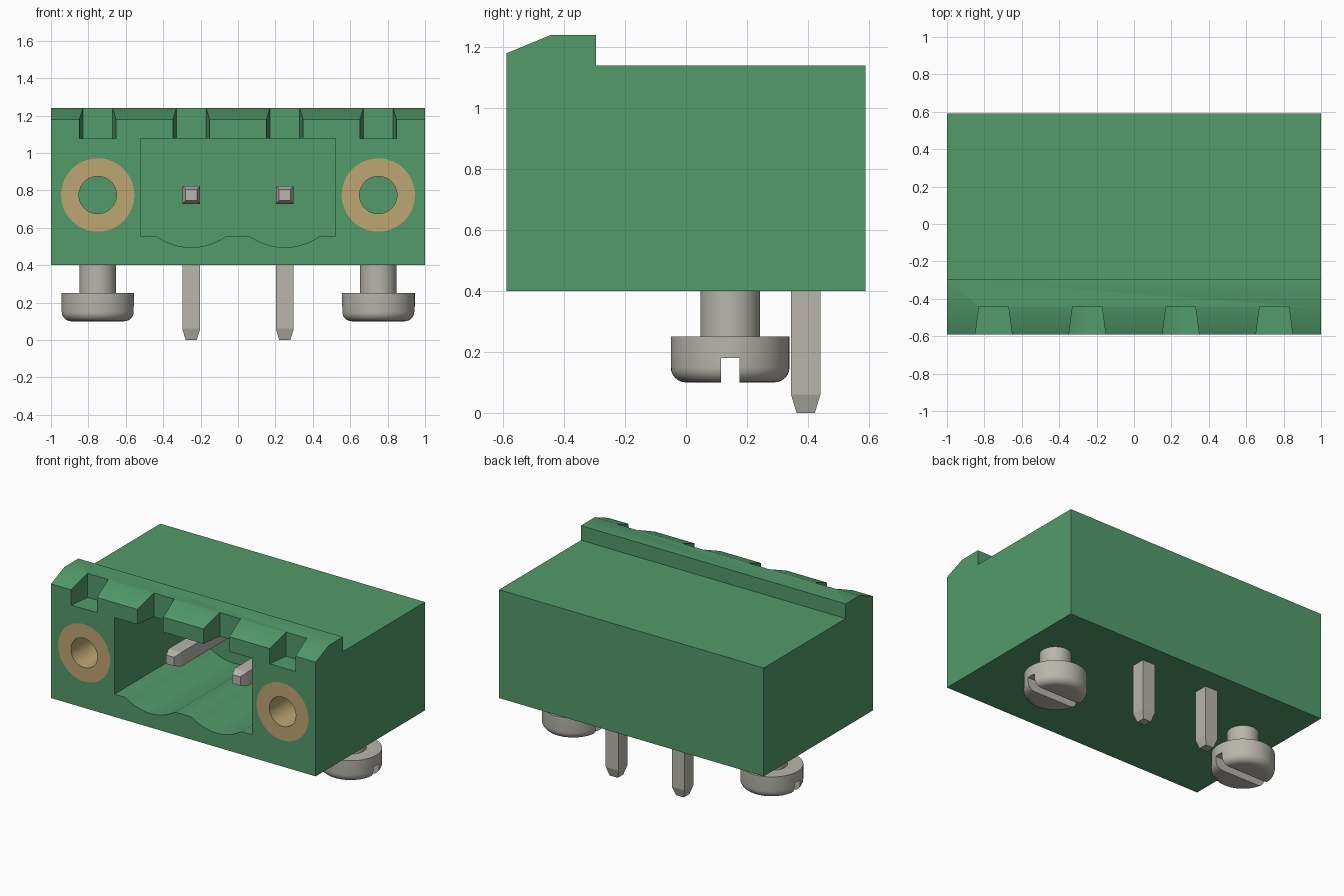
import bpy, bmesh, math
from mathutils import Vector

if "Cube" in bpy.data.objects:
    bpy.data.objects.remove(bpy.data.objects["Cube"], do_unlink=True)


def material(name, rgb):
    m = bpy.data.materials.new(name)
    m.use_nodes = True
    m.diffuse_color = (*rgb, 1)
    bsdf = m.node_tree.nodes["Principled BSDF"]
    bsdf.inputs["Base Color"].default_value = (*rgb, 1)
    bsdf.inputs["Roughness"].default_value = 0.6
    return m


GREEN = material("green plastic", (0.084, 0.328, 0.144))
STEEL = material("warm grey metal", (0.48, 0.465, 0.415))
BRASS = material("tan brass", (0.515, 0.381, 0.174))


def loft(name, rings, mat, cyclic=False):
    """Skin a list of equal-sized point rings; cap the ends unless cyclic."""
    bm = bmesh.new()
    loops = [[bm.verts.new(p) for p in ring] for ring in rings]
    n = len(loops[0])
    pairs = list(zip(loops, loops[1:]))
    if cyclic:
        pairs.append((loops[-1], loops[0]))
    else:
        bm.faces.new(loops[0])
        bm.faces.new(loops[-1])
    for a, b in pairs:
        for i in range(n):
            j = (i + 1) % n
            bm.faces.new((a[i], a[j], b[j], b[i]))
    bmesh.ops.recalc_face_normals(bm, faces=bm.faces)
    mesh = bpy.data.meshes.new(name)
    bm.to_mesh(mesh)
    bm.free()
    mesh.materials.append(mat)
    ob = bpy.data.objects.new(name, mesh)
    bpy.context.collection.objects.link(ob)
    return ob


def activate(ob):
    bpy.ops.object.select_all(action='DESELECT')
    ob.select_set(True)
    bpy.context.view_layer.objects.active = ob


def smooth(ob):
    activate(ob)
    bpy.ops.object.shade_smooth_by_angle(angle=math.radians(30))


def cut(ob, cutter):
    mod = ob.modifiers.new("cut", 'BOOLEAN')
    mod.operation = 'DIFFERENCE'
    mod.solver = 'EXACT'
    mod.object = cutter
    activate(ob)
    bpy.ops.object.modifier_apply(modifier=mod.name)
    bpy.data.objects.remove(cutter, do_unlink=True)


def circle_y(x, y, z, r, n=48):
    return [(x + r * math.cos(2 * math.pi * i / n), y,
             z + r * math.sin(2 * math.pi * i / n)) for i in range(n)]


def circle_z(x, y, z, r, n=48):
    return [(x + r * math.cos(2 * math.pi * i / n),
             y + r * math.sin(2 * math.pi * i / n), z) for i in range(n)]


def rect_y(x, y, z, hx, hz):
    return [(x - hx, y, z - hz), (x + hx, y, z - hz),
            (x + hx, y, z + hz), (x - hx, y, z + hz)]


def rect_z(x, y, z, hx, hy):
    return [(x - hx, y - hy, z), (x + hx, y - hy, z),
            (x + hx, y + hy, z), (x - hx, y + hy, z)]


FRONT, BACK = -0.59, 0.59
SIDES = ((-1, "right"), (1, "left"))
PIN_Z, FLANGE_X, PIN_X = 0.775, 0.75, 0.25
PIN_Y = 0.393
INSERT_BACK = 0.0

# Housing: side profile with the raised, sloped front lip
side = [(FRONT, 0.4), (BACK, 0.4), (BACK, 1.14), (-0.295, 1.14),
        (-0.295, 1.24), (-0.445, 1.24), (FRONT, 1.18)]
housing = loft("housing", [[(x, y, z) for y, z in side] for x in (-1, 1)], GREEN)

# Socket cavity with two shallow troughs in its floor
floor = [(-0.52, 0.555)]
for cx in (-PIN_X, PIN_X):
    floor.append((cx - 0.19, 0.555))
    floor.append((cx - 0.175, 0.547))
    for i in range(13):
        t = -1 + i / 6
        floor.append((cx + 0.15 * t, 0.495 + 0.037 * t * t))
    floor.append((cx + 0.175, 0.547))
    floor.append((cx + 0.19, 0.555))
floor.append((0.52, 0.555))
opening = floor + [(0.52, 1.078), (-0.52, 1.078)]
cut(housing, loft("cavity_cutter",
                  [[(x, y, z) for x, z in opening] for y in (FRONT - 0.1, 0.31)], GREEN))

# Four tapered notches through the lip
for cx in (-FLANGE_X, -PIN_X, PIN_X, FLANGE_X):
    cut(housing, loft("notch_cutter",
                      [rect_y(cx, FRONT - 0.15, 1.226, 0.118, 0.15),
                       rect_y(cx, -0.44, 1.226, 0.078, 0.15)], GREEN))

# Round pockets for the threaded inserts
for s, _ in SIDES:
    cut(housing, loft("pocket_cutter",
                      [circle_y(s * FLANGE_X, y, PIN_Z, 0.196)
                       for y in (FRONT - 0.1, INSERT_BACK)], GREEN))
smooth(housing)

for s, label in SIDES:
    fx, px = s * FLANGE_X, s * PIN_X

    # Threaded insert: a tube flush with the front face
    smooth(loft(label + "_insert",
                [circle_y(fx, FRONT, PIN_Z, 0.196),
                 circle_y(fx, INSERT_BACK, PIN_Z, 0.196),
                 circle_y(fx, INSERT_BACK, PIN_Z, 0.1),
                 circle_y(fx, FRONT, PIN_Z, 0.1)], BRASS, cyclic=True))

    # Contact pin inside the socket
    loft(label + "_contact_pin",
         [rect_y(px, -0.375, PIN_Z, 0.03, 0.03),
          rect_y(px, -0.325, PIN_Z, 0.048, 0.048),
          rect_y(px, PIN_Y, PIN_Z, 0.048, 0.048)], STEEL)

    # Solder pin below the housing
    loft(label + "_solder_pin",
         [rect_z(px, PIN_Y, 0, 0.03, 0.03),
          rect_z(px, PIN_Y, 0.06, 0.048, 0.048),
          rect_z(px, PIN_Y, PIN_Z, 0.048, 0.048)], STEEL)

    # Screw: rounded head, shank and a straight slot
    sy = 0.145
    head = [(0.1, 0.145)]
    for i in range(1, 7):
        a = math.pi / 2 * i / 6
        head.append((0.15 - 0.05 * math.cos(a), 0.145 + 0.05 * math.sin(a)))
    profile = head + [(0.25, 0.195), (0.25, 0.098), (0.45, 0.098)]
    screw = loft(label + "_screw",
                 [circle_z(fx, sy, z, r) for z, r in profile], STEEL)
    cut(screw, loft("slot_cutter",
                    [rect_z(fx, sy, z, 0.3, 0.03) for z in (0.05, 0.18)], STEEL))
    smooth(screw)
